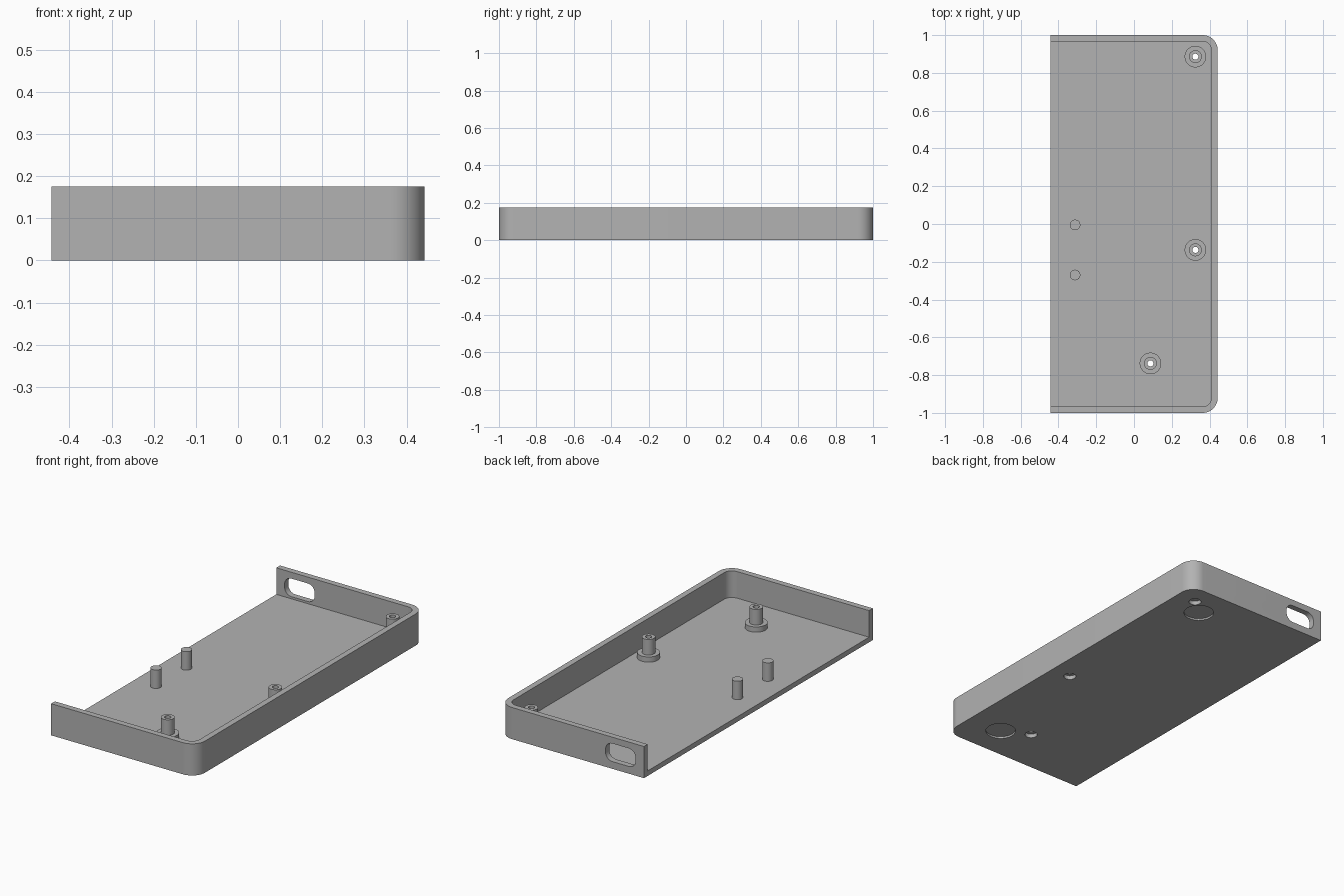
import bpy, bmesh, math

if "Cube" in bpy.data.objects:
    bpy.data.objects.remove(bpy.data.objects["Cube"])

HALF_X, HALF_Y, HEIGHT = 0.443, 1.0, 0.175
WALL, FLOOR, CORNER = 0.033, 0.028, 0.08
STANDOFFS = [(0.325, 0.886), (0.325, -0.137), (0.087, -0.738)]
PINS = [(-0.312, -0.005), (-0.312, -0.27)]
FEET = [(0.235, 0.81), (0.235, -0.81)]

grey = bpy.data.materials.new("plain grey")
grey.use_nodes = True
grey.diffuse_color = (0.45, 0.45, 0.45, 1)
grey.node_tree.nodes["Principled BSDF"].inputs["Base Color"].default_value = grey.diffuse_color


def make(name, bm):
    bmesh.ops.recalc_face_normals(bm, faces=bm.faces)
    mesh = bpy.data.meshes.new(name)
    bm.to_mesh(mesh)
    bm.free()
    mesh.materials.append(grey)
    obj = bpy.data.objects.new(name, mesh)
    bpy.context.collection.objects.link(obj)
    return obj


def activate(obj):
    bpy.ops.object.select_all(action="DESELECT")
    obj.select_set(True)
    bpy.context.view_layer.objects.active = obj


def smooth(obj):
    activate(obj)
    bpy.ops.object.shade_smooth_by_angle(angle=math.radians(30))


def arc(cx, cy, r, start, steps=12):
    """Quarter turn of points, counter-clockwise from the start angle in degrees."""
    angles = [math.radians(start + 90 * i / steps) for i in range(steps + 1)]
    return [(cx + r * math.cos(a), cy + r * math.sin(a)) for a in angles]


def prism(name, outline, low, high, place=lambda u, v, w: (u, v, w)):
    bm = bmesh.new()
    bottom = [bm.verts.new(place(u, v, low)) for u, v in outline]
    top = [bm.verts.new(place(u, v, high)) for u, v in outline]
    bm.faces.new(bottom)
    bm.faces.new(top)
    for i in range(len(outline)):
        j = (i + 1) % len(outline)
        bm.faces.new((bottom[i], bottom[j], top[j], top[i]))
    return make(name, bm)


def disc(name, centre, r, low, high):
    outline = [p for k in range(4) for p in arc(*centre, r, 90 * k)[:-1]]
    return prism(name, outline, low, high)


def lathe(name, centre, profile, steps=48):
    bm = bmesh.new()
    rings = [[bm.verts.new((centre[0] + r * math.cos(math.tau * k / steps),
                            centre[1] + r * math.sin(math.tau * k / steps), z))
              for k in range(steps)] for r, z in profile]
    for a, b in zip(rings, rings[1:] + rings[:1]):
        for k in range(steps):
            n = (k + 1) % steps
            bm.faces.new((a[k], a[n], b[n], b[k]))
    return make(name, bm)


def cut(target, cutter):
    mod = target.modifiers.new("cut", "BOOLEAN")
    mod.operation, mod.solver, mod.object = "DIFFERENCE", "EXACT", cutter
    activate(target)
    bpy.ops.object.modifier_apply(modifier=mod.name)
    bpy.data.objects.remove(cutter)


def tray_outline(inset, open_x):
    """Rectangle with rounded corners on the closed side only."""
    x, y, r = HALF_X - inset, HALF_Y - inset, CORNER - inset
    return ([(open_x, -y)] + arc(x - r, -y + r, r, -90)
            + arc(x - r, y - r, r, 0) + [(open_x, y)])


# Tray: rounded shell open on one long side
tray = prism("tray", tray_outline(0, -HALF_X), 0, HEIGHT)
cut(tray, prism("cavity", tray_outline(WALL, -HALF_X - 0.1), FLOOR, HEIGHT + 0.1))

# Connector slot through the back wall
sx, sz, hw, hh, sr = -0.30, 0.09, 0.092, 0.05, 0.042
slot = (arc(sx + hw - sr, sz + hh - sr, sr, 0) + arc(sx - hw + sr, sz + hh - sr, sr, 90)
        + arc(sx - hw + sr, sz - hh + sr, sr, 180) + arc(sx + hw - sr, sz - hh + sr, sr, 270))
cut(tray, prism("slot", slot, 0.9, 1.1, lambda u, v, w: (u, w, v)))

# Shallow round foot recesses and screw holes under the floor
for c in FEET:
    cut(tray, disc("foot_recess", c, 0.078, -0.05, 0.01))
for c in STANDOFFS:
    cut(tray, disc("screw_head_recess", c, 0.032, -0.05, 0.022))
    cut(tray, disc("screw_hole", c, 0.016, -0.05, 0.1))
smooth(tray)

# Hollow stepped standoffs
for i, c in enumerate(STANDOFFS):
    base, shoulder, top = FLOOR - 0.002, 0.057, 0.143
    smooth(lathe(f"standoff_{i + 1}", c, [(0.016, base), (0.057, base), (0.057, shoulder),
                                          (0.034, shoulder), (0.034, top), (0.016, top)]))

# Solid locating pins
for i, c in enumerate(PINS):
    smooth(disc(f"pin_{i + 1}", c, 0.028, FLOOR - 0.002, 0.13))
